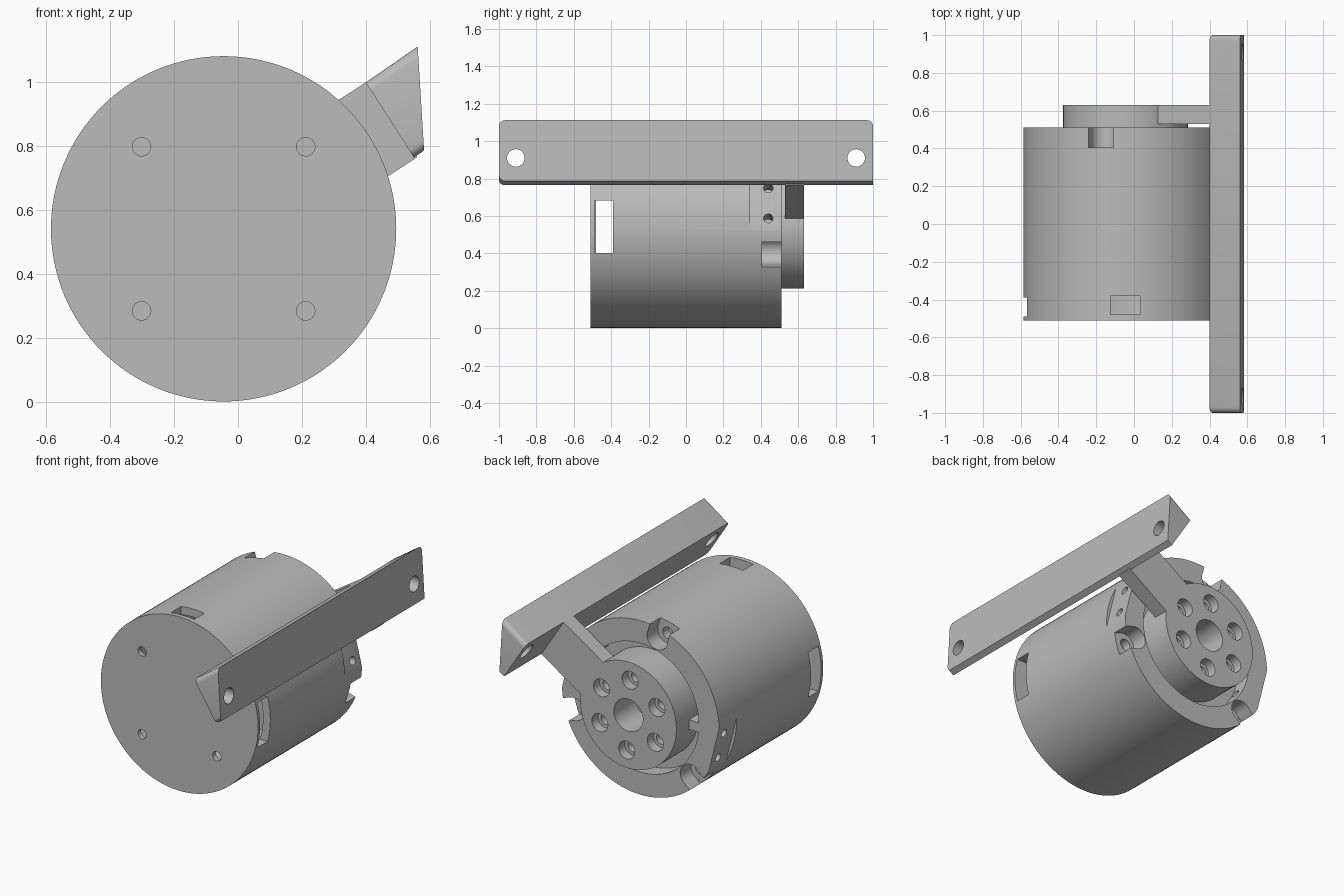
import bpy, bmesh
from math import radians, cos, sin, pi
from mathutils import Matrix, Vector

cube = bpy.data.objects.get("Cube")
if cube:
    bpy.data.objects.remove(cube)

CX, CZ = -0.045, 0.542      # axis of the drum, running along y
ARM_ANGLE = 33

grey = bpy.data.materials.new("plain grey")
grey.use_nodes = True
colour = (0.5, 0.5, 0.5, 1)
grey.diffuse_color = colour
grey.node_tree.nodes["Principled BSDF"].inputs["Base Color"].default_value = colour


def finish(name, bm):
    bmesh.ops.recalc_face_normals(bm, faces=bm.faces)
    mesh = bpy.data.meshes.new(name)
    bm.to_mesh(mesh)
    bm.free()
    mesh.materials.append(grey)
    obj = bpy.data.objects.new(name, mesh)
    bpy.context.collection.objects.link(obj)
    return obj


def rod(name, start, end, r, sides=32):
    """Cylinder between two points."""
    start, end = Vector(start), Vector(end)
    axis = end - start
    m = Matrix.Translation((start + end) / 2) @ axis.to_track_quat("Z", "Y").to_matrix().to_4x4()
    bm = bmesh.new()
    bmesh.ops.create_cone(bm, cap_ends=True, segments=sides, radius1=r, radius2=r,
                          depth=axis.length, matrix=m)
    return finish(name, bm)


def polar(angle, u, y, v=0):
    """Point at distance u along a spoke and v across it."""
    a = radians(angle)
    return Vector((CX + u * cos(a) - v * sin(a), y, CZ + u * sin(a) + v * cos(a)))


def axial(name, angle, u, r, y0, y1, sides=32):
    return rod(name, polar(angle, u, y0), polar(angle, u, y1), r, sides)


def block(name, angle, u, v, y):
    """Box with (low, high) ranges along a spoke, across it and along y."""
    bm = bmesh.new()
    corners = [bm.verts.new(polar(angle, a, c, b)) for a in u for b in v for c in y]
    bmesh.ops.convex_hull(bm, input=corners)
    bmesh.ops.dissolve_limit(bm, angle_limit=0.01, verts=bm.verts, edges=bm.edges)
    return finish(name, bm)


def apply_modifier(obj, mod):
    bpy.context.view_layer.objects.active = obj
    bpy.ops.object.modifier_apply(modifier=mod.name)


def cut(obj, cutters):
    for c in cutters:
        mod = obj.modifiers.new("cut", "BOOLEAN")
        mod.operation, mod.solver, mod.object = "DIFFERENCE", "EXACT", c
        apply_modifier(obj, mod)
        bpy.data.objects.remove(c)


def smooth(obj):
    bpy.ops.object.select_all(action="DESELECT")
    obj.select_set(True)
    bpy.context.view_layer.objects.active = obj
    bpy.ops.object.shade_smooth_by_angle(angle=radians(30))


# Hollow drum with a recessed back
drum = axial("drum_housing", 0, 0, 0.54, -0.51, 0.51, 128)
tools = [axial("cavity", 0, 0, 0.49, -0.48, 0.33, 96),
         axial("back_recess", 0, 0, 0.40, 0.41, 0.6, 96)]

# Wall slots on both sides and the top
for angle in (0, 180):
    tools.append(block("side_slot", angle, (0.3, 0.7), (-0.14, 0.14), (-0.49, -0.39)))
tools.append(block("top_slot", 90, (0.4, 0.7), (-0.08, 0.08), (-0.48, -0.38)))

# Front screw holes
for k in range(4):
    tools.append(axial("front_hole", 45 + 90 * k, 0.363, 0.029, -0.6, -0.4, 24))

# Open screw pockets around the back rim
for k in range(3):
    angle = 104 + 120 * k
    tools.append(axial("pocket", angle, 0.477, 0.071, 0.405, 0.6))
    tools.append(block("pocket_mouth", angle, (0.477, 0.7), (-0.069, 0.069), (0.406, 0.6)))
    tools.append(axial("pocket_hole", angle, 0.47, 0.035, 0.35, 0.5, 24))

# Side flats with paired cross holes
for angle in (14, 194):
    tools.append(block("flat", angle, (0.52, 0.7), (-0.25, 0.25), (0.34, 0.6)))
    for v in (-0.083, 0.083):
        tools.append(rod("flat_hole", polar(angle, 0.3, 0.44, v),
                         polar(angle, 0.7, 0.44, v), 0.025, 24))
cut(drum, tools)
smooth(drum)

# Small stop inside the back recess
block("stop_tab", 183, (0.31, 0.42), (-0.03, 0.03), (0.38, 0.505))

# Output hub with its bore and counterbored bolt circle
hub = axial("output_hub", 0, 0, 0.33, 0.39, 0.63, 96)
tools = [axial("bore", 0, 0, 0.10, 0.42, 0.7, 48)]
for k in range(6):
    angle = ARM_ANGLE + 60 * k
    tools.append(axial("counterbore", angle, 0.22, 0.055, 0.57, 0.7))
    tools.append(axial("bolt_hole", angle, 0.22, 0.034, 0.43, 0.65, 24))
cut(hub, tools)
smooth(hub)

# Arm joining the hub to the bar
block("arm", ARM_ANGLE, (0.285, 0.63), (-0.142, 0.142), (0.53, 0.63))

# Long mounting bar with rounded end edges
section = [(0.40, 1.0), (0.562, 1.112), (0.582, 0.787), (0.55, 0.765)]
bm = bmesh.new()
front = [bm.verts.new((x, -1, z)) for x, z in section]
back = [bm.verts.new((x, 1, z)) for x, z in section]
bm.faces.new(front)
bm.faces.new(back[::-1])
for i in range(4):
    j = (i + 1) % 4
    bm.faces.new((front[i], back[i], back[j], front[j]))
ends = [bm.edges.get(pair) for pair in (front[:2], back[:2], front[2:])]
bmesh.ops.bevel(bm, geom=ends, offset=0.03, segments=5, profile=0.5, affect="EDGES")
bar = finish("mounting_bar", bm)
cut(bar, [rod("bar_hole", (0.2, y, 0.91), (0.8, y, 0.91), 0.047) for y in (-0.91, 0.91)])
smooth(bar)
